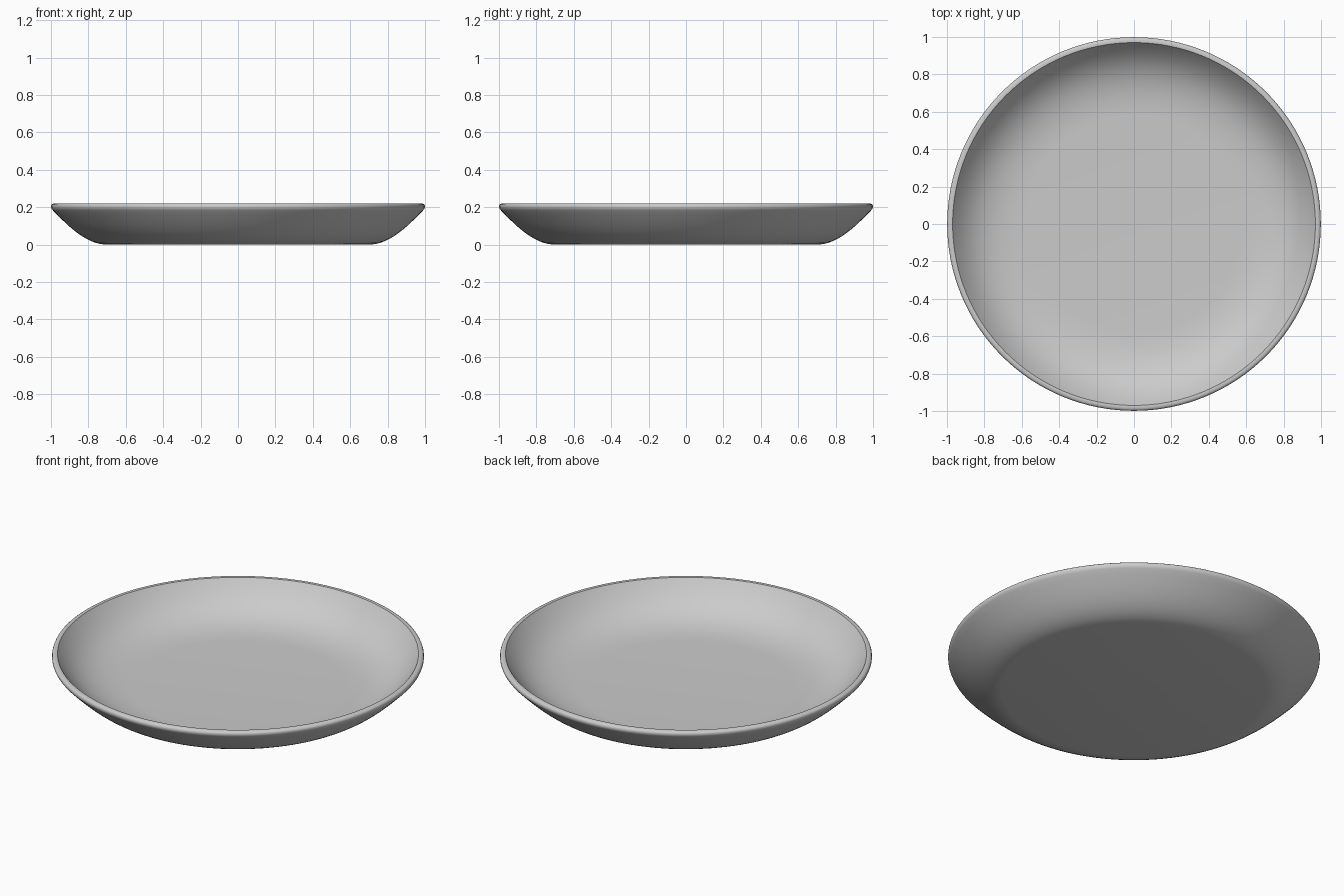
import bpy
import bmesh
import math

cube = bpy.data.objects.get("Cube")
if cube:
    bpy.data.objects.remove(cube, do_unlink=True)

# Glaze colour
glaze = bpy.data.materials.new("grey glaze")
glaze.use_nodes = True
colour = (0.6, 0.6, 0.6, 1)
glaze.diffuse_color = colour
glaze.node_tree.nodes["Principled BSDF"].inputs["Base Color"].default_value = colour


def lathe(name, profile, steps=128):
    """Spin a radius/height profile around z into a closed solid."""
    bm = bmesh.new()
    verts = [bm.verts.new((r, 0, z)) for r, z in profile]
    edges = [bm.edges.new(pair) for pair in zip(verts, verts[1:])]
    bmesh.ops.spin(bm, geom=verts + edges, cent=(0, 0, 0), axis=(0, 0, 1),
                   angle=math.tau, steps=steps, use_duplicate=False)
    bmesh.ops.remove_doubles(bm, verts=bm.verts, dist=0.0001)
    bmesh.ops.recalc_face_normals(bm, faces=bm.faces)
    mesh = bpy.data.meshes.new(name)
    bm.to_mesh(mesh)
    bm.free()
    obj = bpy.data.objects.new(name, mesh)
    bpy.context.collection.objects.link(obj)
    mesh.materials.append(glaze)
    bpy.ops.object.select_all(action='DESELECT')
    obj.select_set(True)
    bpy.context.view_layer.objects.active = obj
    bpy.ops.object.shade_smooth_by_angle(angle=math.radians(35))
    return obj


def bezier(a, b, c, d, count=12):
    """Sample a cubic curve, endpoints included."""
    points = []
    for i in range(count + 1):
        t = i / count
        s = 1 - t
        points.append(tuple(s**3 * p + 3 * s * s * t * q + 3 * s * t * t * u + t**3 * v
                            for p, q, u, v in zip(a, b, c, d)))
    return points


# Underside, rounded rim and dished inside, from the base centre to the floor centre
underside = bezier((0.71, 0), (0.81, 0.005), (0.9, 0.09), (0.99, 0.183))
rim = bezier((0.99, 0.183), (1.004, 0.197), (1.003, 0.22), (0.98, 0.22), 6)
inside = bezier((0.965, 0.212), (0.88, 0.1), (0.79, 0.035), (0.58, 0.03), 16)
lathe("plate", [(0, 0)] + underside + rim[1:] + [(0.97, 0.219)] + inside + [(0, 0.03)])
